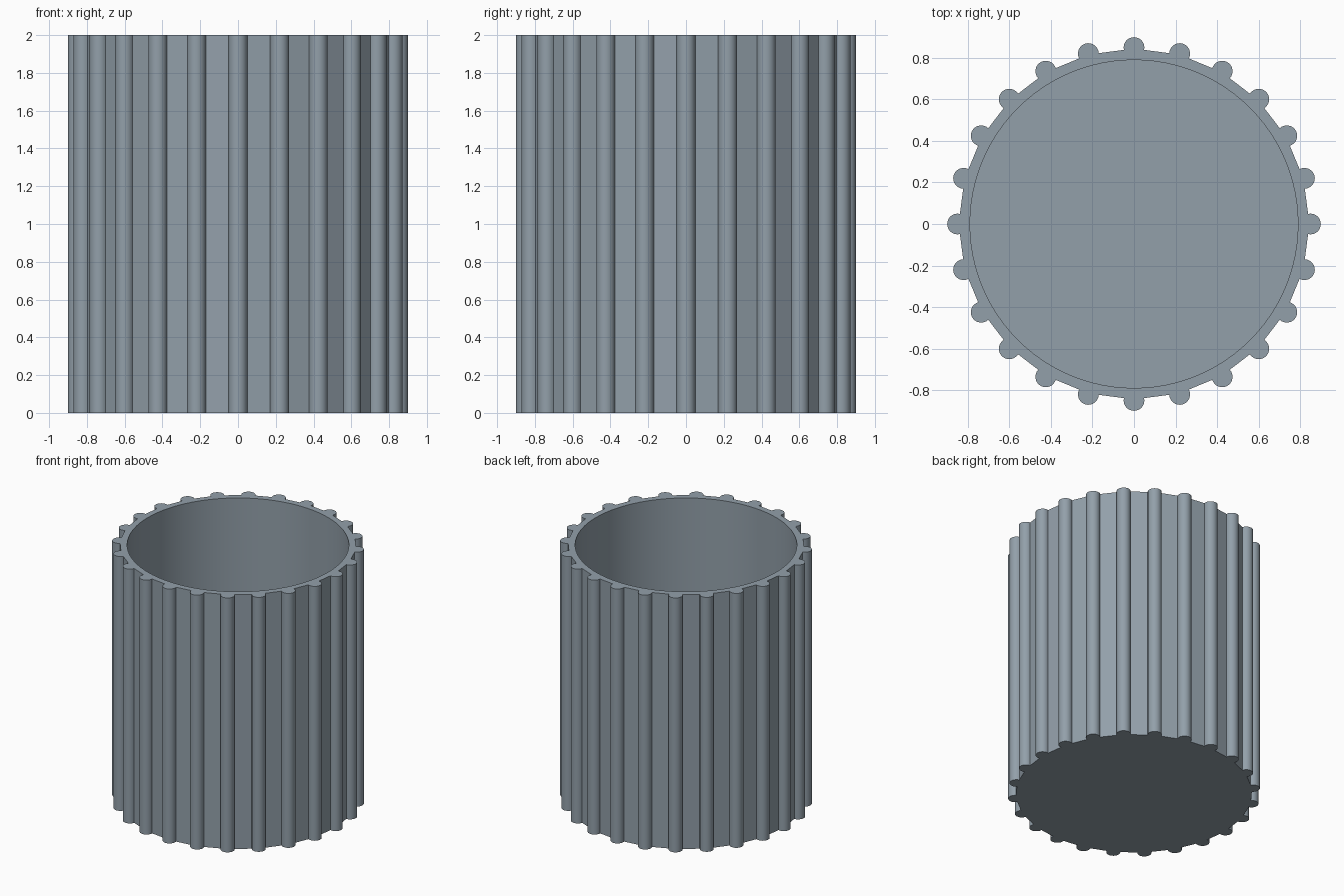
import bpy
import bmesh
from math import sin, cos, pi, radians

cube = bpy.data.objects.get("Cube")
if cube:
    bpy.data.objects.remove(cube, do_unlink=True)

RIBS = 24
RIB_CENTRE, RIB_RADIUS = 0.85, 0.05
ARC_STEPS, ARC_HALF = 16, radians(103)
INNER_RADIUS, INNER_PER_RIB = 0.79, 4
HEIGHT, FLOOR = 2.0, 0.05
STEP = 2 * pi / RIBS


def rib_arc(i):
    """Outline of one round rib, ending where it meets the flat panels."""
    a = i * STEP
    cx, cy = RIB_CENTRE * cos(a), RIB_CENTRE * sin(a)
    angles = [a - ARC_HALF + 2 * ARC_HALF * k / ARC_STEPS for k in range(ARC_STEPS + 1)]
    return [(cx + RIB_RADIUS * cos(t), cy + RIB_RADIUS * sin(t)) for t in angles]


def ring(bm, points, z):
    return [bm.verts.new((x, y, z)) for x, y in points]


def bridge(bm, low, high):
    n = len(low)
    for i in range(n):
        j = (i + 1) % n
        bm.faces.new((low[i], low[j], high[j], high[i]))


outline = [p for i in range(RIBS) for p in rib_arc(i)]
n_inner = RIBS * INNER_PER_RIB
start = -STEP / 4
bore = [(INNER_RADIUS * cos(start + 2 * pi * k / n_inner),
         INNER_RADIUS * sin(start + 2 * pi * k / n_inner)) for k in range(n_inner)]

bm = bmesh.new()

# Ribbed outside wall and closed underside
outer_low, outer_high = ring(bm, outline, 0), ring(bm, outline, HEIGHT)
bridge(bm, outer_low, outer_high)
bm.faces.new(outer_low[::-1])

# Smooth bore and inside floor
bore_low, bore_high = ring(bm, bore, FLOOR), ring(bm, bore, HEIGHT)
bridge(bm, bore_high, bore_low)
bm.faces.new(bore_low)

# Rim, one face for each rib and its panel
per_rib = ARC_STEPS + 1
for i in range(RIBS):
    outside = [outer_high[(i * per_rib + k) % len(outer_high)] for k in range(per_rib + 1)]
    inside = [bore_high[(i * INNER_PER_RIB + k) % n_inner] for k in range(INNER_PER_RIB + 1)]
    bm.faces.new(outside + inside[::-1])

mesh = bpy.data.meshes.new("ribbed_cup")
bm.to_mesh(mesh)
bm.free()
cup = bpy.data.objects.new("ribbed_cup", mesh)
bpy.context.collection.objects.link(cup)

# Blue grey finish
colour = (0.29, 0.35, 0.40, 1)
mat = bpy.data.materials.new("blue_grey")
mat.use_nodes = True
mat.diffuse_color = colour
mat.node_tree.nodes["Principled BSDF"].inputs["Base Color"].default_value = colour
mesh.materials.append(mat)

# Round ribs and bore, crisp corners
bpy.ops.object.select_all(action="DESELECT")
cup.select_set(True)
bpy.context.view_layer.objects.active = cup
bpy.ops.object.shade_smooth_by_angle(angle=radians(30))
